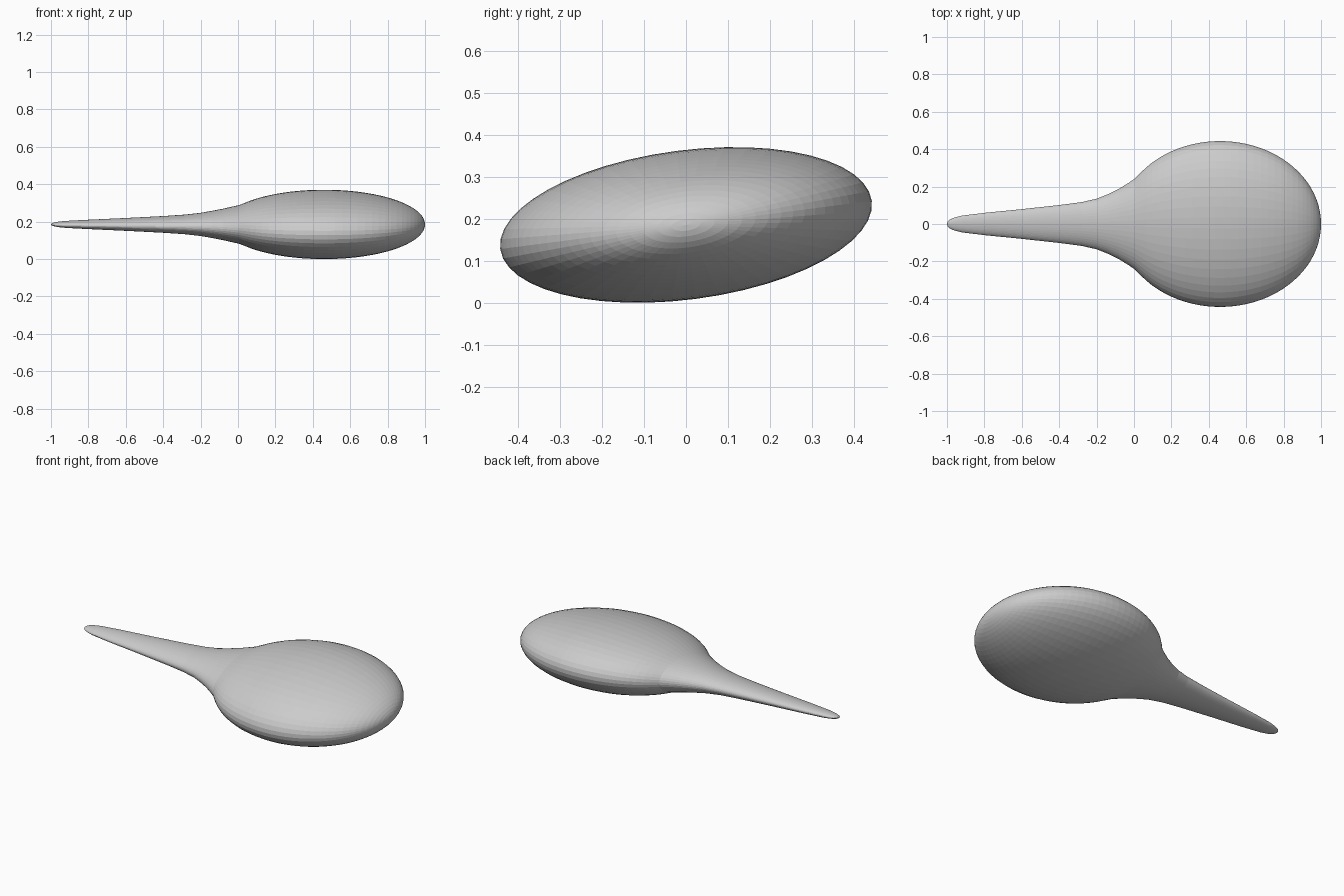
import bpy, bmesh, math

if "Cube" in bpy.data.objects:
    bpy.data.objects.remove(bpy.data.objects["Cube"])

SIDES = 48
TILT = math.radians(7.4)   # roll of the flattened section about the x axis
CENTRE_Z = 0.19

# tail stations: x, half width, half thickness
stations = [(-0.996, 0.013, 0.005), (-0.985, 0.024, 0.009), (-0.96, 0.035, 0.014),
            (-0.92, 0.045, 0.018), (-0.8, 0.06, 0.024), (-0.6, 0.08, 0.033),
            (-0.4, 0.102, 0.043), (-0.28, 0.118, 0.051), (-0.2, 0.136, 0.060),
            (-0.14, 0.160, 0.070), (-0.08, 0.190, 0.081), (-0.03, 0.221, 0.092),
            (0.005, 0.245, 0.099)]

# rounded body stations follow an ellipsoid
BX, RX, RY, RZ = 0.46, 0.54, 0.447, 0.178
START, STEPS = math.acos((BX - 0.04) / RX), 32
for i in range(STEPS):
    a = START + (math.pi - START) * i / STEPS
    stations.append((BX - RX * math.cos(a), RY * math.sin(a), RZ * math.sin(a)))

# loft the elliptical sections into one closed skin
bm = bmesh.new()
c, s = math.cos(TILT), math.sin(TILT)
rings = []
for x, w, h in stations:
    ring = []
    for k in range(SIDES):
        t = 2 * math.pi * k / SIDES
        u, v = w * math.cos(t), h * math.sin(t)
        ring.append(bm.verts.new((x, u * c - v * s, CENTRE_Z + u * s + v * c)))
    rings.append(ring)
for r0, r1 in zip(rings, rings[1:]):
    for k in range(SIDES):
        n = (k + 1) % SIDES
        bm.faces.new((r0[k], r0[n], r1[n], r1[k]))

# pointed caps at both ends
for ring, x in ((rings[0], -1.0), (rings[-1], 1.0)):
    tip = bm.verts.new((x, 0, CENTRE_Z))
    for k in range(SIDES):
        bm.faces.new((ring[k], ring[(k + 1) % SIDES], tip))
bmesh.ops.recalc_face_normals(bm, faces=bm.faces)

# rest on the ground
low = min(v.co.z for v in bm.verts)
bmesh.ops.translate(bm, verts=bm.verts, vec=(0, 0, -low))

mesh = bpy.data.meshes.new("body_with_tail")
bm.to_mesh(mesh)
bm.free()
bpy.context.collection.objects.link(bpy.data.objects.new("body_with_tail", mesh))
